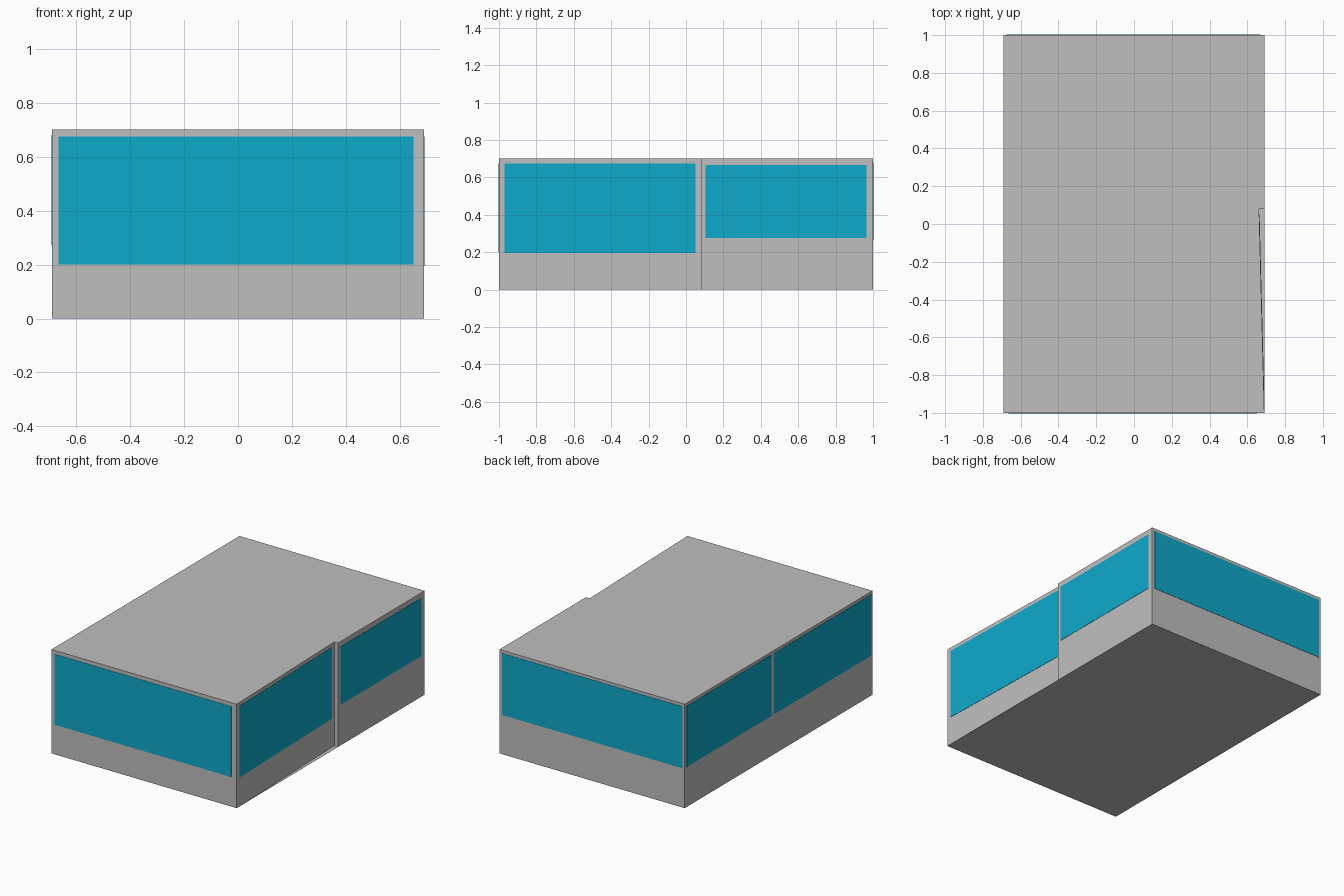
import bpy, bmesh
from mathutils import Vector

if "Cube" in bpy.data.objects:
    bpy.data.objects.remove(bpy.data.objects["Cube"])

H = 0.70           # body height
W, L = 0.69, 1.0   # half width, half length


def material(name, rgb):
    m = bpy.data.materials.new(name)
    m.diffuse_color = (*rgb, 1)
    m.use_nodes = True
    m.node_tree.nodes["Principled BSDF"].inputs["Base Color"].default_value = m.diffuse_color
    return m


grey = material("light_grey", (0.52, 0.52, 0.52))
cyan = material("cyan_glass", (0.0045, 0.40, 0.60))


def prism(name, outline, z0, z1, mat):
    """Extrude a flat xy outline from z0 up to z1."""
    bm = bmesh.new()
    face = bm.faces.new([bm.verts.new((x, y, z0)) for x, y in outline])
    up = bmesh.ops.extrude_face_region(bm, geom=[face])
    bmesh.ops.translate(bm, vec=(0, 0, z1 - z0),
                        verts=[g for g in up["geom"] if isinstance(g, bmesh.types.BMVert)])
    bmesh.ops.recalc_face_normals(bm, faces=bm.faces)
    mesh = bpy.data.meshes.new(name)
    bm.to_mesh(mesh)
    bm.free()
    mesh.materials.append(mat)
    ob = bpy.data.objects.new(name, mesh)
    bpy.context.collection.objects.link(ob)
    return ob


def window(name, start, end, z0, z1, thick=0.002):
    """Thin plate on a wall; start to end runs counter-clockwise seen from above."""
    a, b = Vector(start), Vector(end)
    d = (b - a).normalized()
    n = Vector((d.y, -d.x)) * thick
    prism(name, [a - n, b - n, b + n, a + n], z0, z1, cyan)


# body: the front half of the right wall tapers inward to a small step
STEP_Y, STEP_X = 0.08, 0.662
prism("body", [(-W, -L), (W, -L), (STEP_X, STEP_Y), (W, STEP_Y), (W, L), (-W, L)],
      0, H, grey)

# floor: full rectangle, showing as a sliver beneath the tapered wall
prism("floor", [(-W, -L), (W, -L), (W, L), (-W, L)], 0, 0.001, grey)


def taper_x(y):
    return W + (STEP_X - W) * (y + L) / (STEP_Y + L)


# windows on all four sides
window("front_window", (-0.665, -L), (0.65, -L), 0.20, 0.675)
window("right_front_window", (taper_x(-0.97), -0.97), (taper_x(0.05), 0.05), 0.195, 0.675)
window("right_rear_window", (W, 0.105), (W, 0.965), 0.275, 0.665)
window("back_window", (0.67, L), (-0.675, L), 0.265, 0.68)
window("left_rear_window", (-W, 0.98), (-W, 0.08), 0.27, 0.68)
window("left_front_window", (-W, 0.05), (-W, -0.985), 0.27, 0.68)
